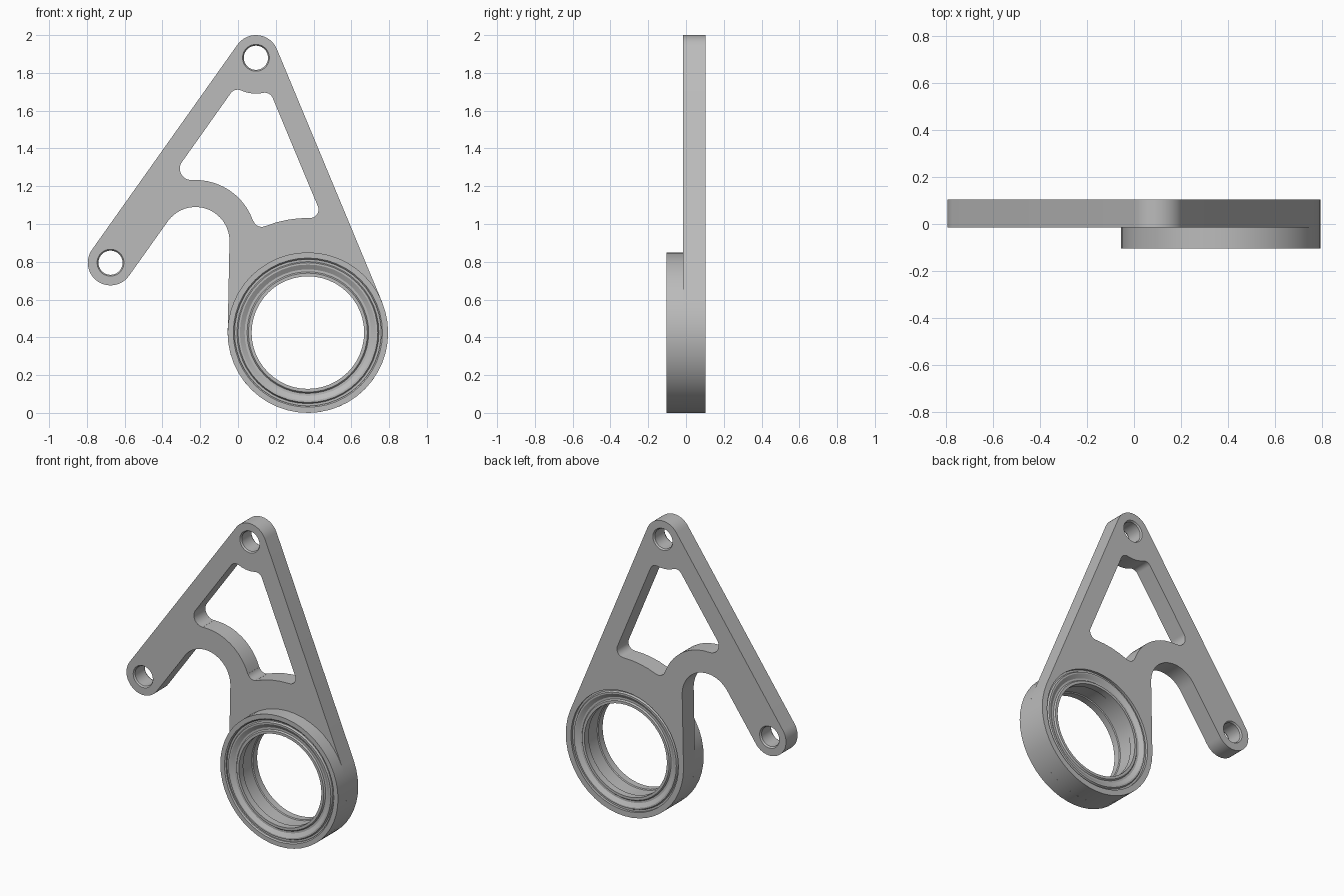
import bpy, bmesh
from math import cos, sin, radians, ceil, pi
from mathutils import Matrix

cube = bpy.data.objects.get("Cube")
if cube:
    bpy.data.objects.remove(cube, do_unlink=True)

# Main dimensions
RING, TOP, LEFT, NOTCH = (0.37, 0.425), (0.095, 1.88), (-0.675, 0.795), (-0.225, 0.91)
FRONT, PLATE_FRONT, BACK = -0.104, -0.015, 0.104
BOSS, HOLE, RIM, SEAT = 0.12, 0.071, 0.425, 0.388

grey = bpy.data.materials.new("machined grey")
grey.use_nodes = True
colour = (0.5, 0.5, 0.5, 1)
grey.diffuse_color = colour
grey.node_tree.nodes["Principled BSDF"].inputs["Base Color"].default_value = colour


def finish(name, bm):
    """Clean the mesh, add the object and shade it smooth with sharp edges."""
    bmesh.ops.remove_doubles(bm, verts=bm.verts, dist=0.0002)
    bmesh.ops.recalc_face_normals(bm, faces=bm.faces)
    mesh = bpy.data.meshes.new(name)
    bm.to_mesh(mesh)
    bm.free()
    mesh.materials.clear()
    mesh.materials.append(grey)
    obj = bpy.data.objects.new(name, mesh)
    bpy.context.collection.objects.link(obj)
    bpy.ops.object.select_all(action='DESELECT')
    obj.select_set(True)
    bpy.context.view_layer.objects.active = obj
    bpy.ops.object.shade_smooth_by_angle(angle=radians(25))
    return obj


def arcs(*parts):
    """Chain arcs (centre, radius, start, end in degrees), joined by lines."""
    points = []
    for (cx, cz), r, a, b in parts:
        n = ceil(abs(b - a) / 7.5)
        for i in range(n + 1):
            t = radians(a + (b - a) * i / n)
            points.append((cx + r * cos(t), cz + r * sin(t)))
    return points


def circle(centre, r):
    return arcs((centre, r, 0, 360))[:-1]


def extruded(name, loops, y0, y1):
    """Fill the outlines in the xz plane, with holes, and give them depth."""
    curve = bpy.data.curves.new(name, 'CURVE')
    curve.dimensions, curve.fill_mode = '2D', 'BOTH'
    curve.extrude = (y1 - y0) / 2
    for loop in loops:
        spline = curve.splines.new('POLY')
        spline.points.add(len(loop) - 1)
        for p, (x, z) in zip(spline.points, loop):
            p.co = (x, z, 0, 1)
        spline.use_cyclic_u = True
    temp = bpy.data.objects.new(name + " outline", curve)
    bpy.context.collection.objects.link(temp)
    bpy.context.view_layer.update()
    mesh = bpy.data.meshes.new_from_object(
        temp.evaluated_get(bpy.context.evaluated_depsgraph_get()))
    bpy.data.objects.remove(temp, do_unlink=True)
    bm = bmesh.new()
    bm.from_mesh(mesh)
    bpy.data.meshes.remove(mesh)
    bm.transform(Matrix.Translation((0, (y0 + y1) / 2, 0)) @ Matrix.Rotation(pi / 2, 4, 'X'))
    return finish(name, bm)


def turned(name, centre, profile):
    """Revolve a closed (radius, y) profile about an axis along y."""
    cx, cz = centre
    bm = bmesh.new()
    verts = [bm.verts.new((cx + r, y, cz)) for r, y in profile]
    edges = [bm.edges.new((v, verts[i - 1])) for i, v in enumerate(verts)]
    bmesh.ops.spin(bm, geom=verts + edges, cent=(cx, 0, cz), axis=(0, 1, 0),
                   angle=2 * pi, steps=48)
    return finish(name, bm)


# Bracket plate: outer outline, truss window, bearing seat and bolt holes
outline = arcs((TOP, BOSS, 144.6, 22.6), (RING, RIM, 22.6, -178.8),
               (NOTCH, 0.18, 0, 144.6), (LEFT, BOSS, 324.6, 144.6))
window = arcs(((-0.002, 1.666), 0.045, 144.6, 65.6), (TOP, 0.19, 245.6, 281.5),
              ((0.142, 1.65), 0.045, 101.5, 22.6), ((0.381, 1.077), 0.045, 22.6, -91),
              (RING, 0.607, 89, 112.1), ((0.125, 1.03), 0.045, -67.9, -161.1),
              (NOTCH, 0.323, 18.9, 93.4), ((-0.248, 1.293), 0.06, -86.6, -215.4))
extruded("bracket_plate",
         [outline, window, circle(RING, SEAT), circle(TOP, HOLE), circle(LEFT, HOLE)],
         PLATE_FRONT, BACK)

# Housing collar standing proud of the front
turned("housing_collar", RING,
       [(RIM, FRONT), (0.395, FRONT), (SEAT, FRONT + 0.007),
        (SEAT, PLATE_FRONT), (RIM, PLATE_FRONT)])

# Bearing insert, the same on front and back
half = [(SEAT, -0.088), (0.376, -0.088), (0.37, -0.1), (0.36, -0.1), (0.335, -0.085),
        (0.322, -0.085), (0.315, -0.094), (0.298, -0.094), (0.298, -0.05), (0.304, -0.046)]
turned("bearing_insert", RING, half + [(r, -y) for r, y in reversed(half)])

# Chamfered bushings in the bolt holes
for name, centre in (("top_bushing", TOP), ("side_bushing", LEFT)):
    turned(name, centre, [(HOLE, PLATE_FRONT), (0.064, PLATE_FRONT + 0.01),
                          (0.064, BACK - 0.01), (HOLE, BACK)])
